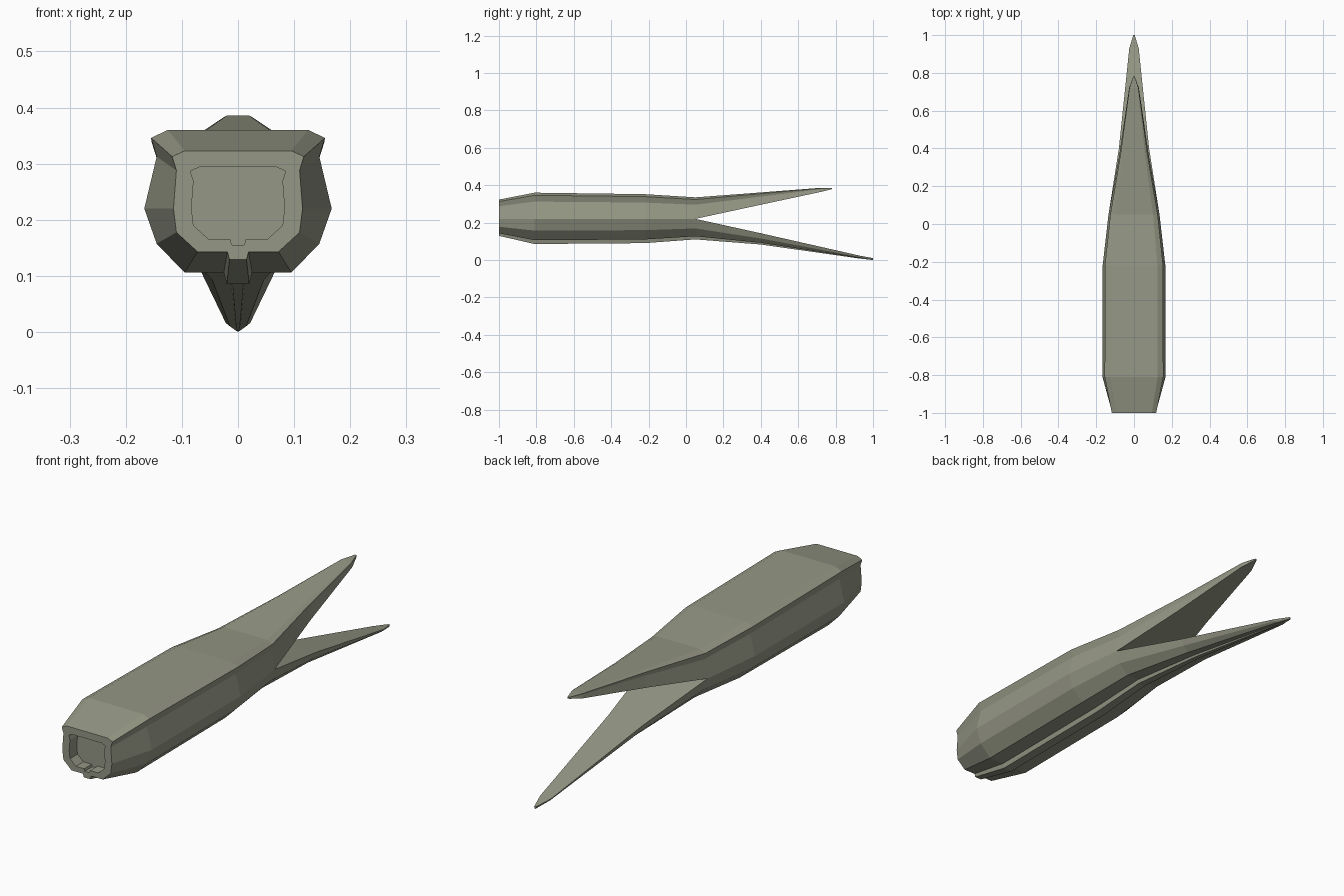
import bpy, bmesh

if "Cube" in bpy.data.objects:
    bpy.data.objects.remove(bpy.data.objects["Cube"])

# Half cross-sections from the side seam towards the centre: (width ratio, height ratio)
UPPER = [(1, 0), (0.868, 0.66), (0.928, 0.90), (0.75, 1)]
LOWER = [(1, 0), (0.868, 0.55), (0.57, 1), (0.15, 1), (0.12, 1.18)]   # ends in the keel

# Stations: y, half width, seam z, height away from seam, flare of the outer points
FRONT_UP = [(-0.95, 0.083, 0.22, 0.074, 1.1),     # recess back
            (-1.0, 0.083, 0.22, 0.074, 1.1),      # recess mouth
            (-1.0, 0.115, 0.22, 0.103, 1.1)]      # outer rim
BODY_UP = [(-0.81, 0.167, 0.22, 0.14, 1), (-0.22, 0.166, 0.22, 0.132, 1),
           (0.05, 0.135, 0.22, 0.115, 1)]
JAW_UP = [(0.37, 0.077, 0.289, 0.070, 1), (0.72, 0.026, 0.364, 0.022, 1),
          (0.78, 0.004, 0.379, 0.007, 1)]

FRONT_LOW = [(-0.95, 0.083, 0.22, -0.055, 1.1), (-1.0, 0.083, 0.22, -0.055, 1.1),
             (-1.0, 0.115, 0.22, -0.077, 1.1)]
BODY_LOW = [(-0.81, 0.167, 0.22, -0.114, 1), (-0.22, 0.166, 0.22, -0.110, 1),
            (0.05, 0.135, 0.22, -0.093, 1)]
JAW_LOW = [(0.40, 0.080, 0.143, -0.051, 1), (0.93, 0.025, 0.023, -0.013, 1),
           (1.0, 0.004, 0.010, -0.0085, 1)]


def ring(bm, profile, station):
    """Mirrored open section running from right seam to left seam."""
    y, w, seam, h, flare = station
    right = [(w * px * (flare if i else 1), y, seam + h * pz)
             for i, (px, pz) in enumerate(profile)]
    left = [(-x, yy, z) for x, yy, z in reversed(right)]
    return [bm.verts.new(p) for p in right + left]


def shell(bm, profile, stations):
    """Loft the sections; close the recess back, the jaw's inner side and the tip."""
    rings = [ring(bm, profile, s) for s in stations]
    for k in range(len(rings) - 1):
        a, b = rings[k], rings[k + 1]
        for i in range(len(a) - 1):
            bm.faces.new((a[i], a[i + 1], b[i + 1], b[i]))
        if stations[k][0] >= 0.05:
            bm.faces.new((a[0], b[0], b[-1], a[-1]))
    bm.faces.new(rings[0])
    bm.faces.new(rings[-1])


# Hull with hollow front and two pointed jaws, joined along the side seam
bm = bmesh.new()
shell(bm, UPPER, FRONT_UP + BODY_UP + JAW_UP)
shell(bm, LOWER, FRONT_LOW + BODY_LOW + JAW_LOW)
bmesh.ops.remove_doubles(bm, verts=bm.verts[:], dist=0.0002)
bmesh.ops.recalc_face_normals(bm, faces=bm.faces[:])

mesh = bpy.data.meshes.new("forked_hull")
bm.to_mesh(mesh)
bm.free()
hull = bpy.data.objects.new("forked_hull", mesh)
bpy.context.collection.objects.link(hull)

mat = bpy.data.materials.new("olive_grey")
mat.diffuse_color = (0.30, 0.31, 0.235, 1)
mat.use_nodes = True
mat.node_tree.nodes["Principled BSDF"].inputs["Base Color"].default_value = mat.diffuse_color
mesh.materials.append(mat)
